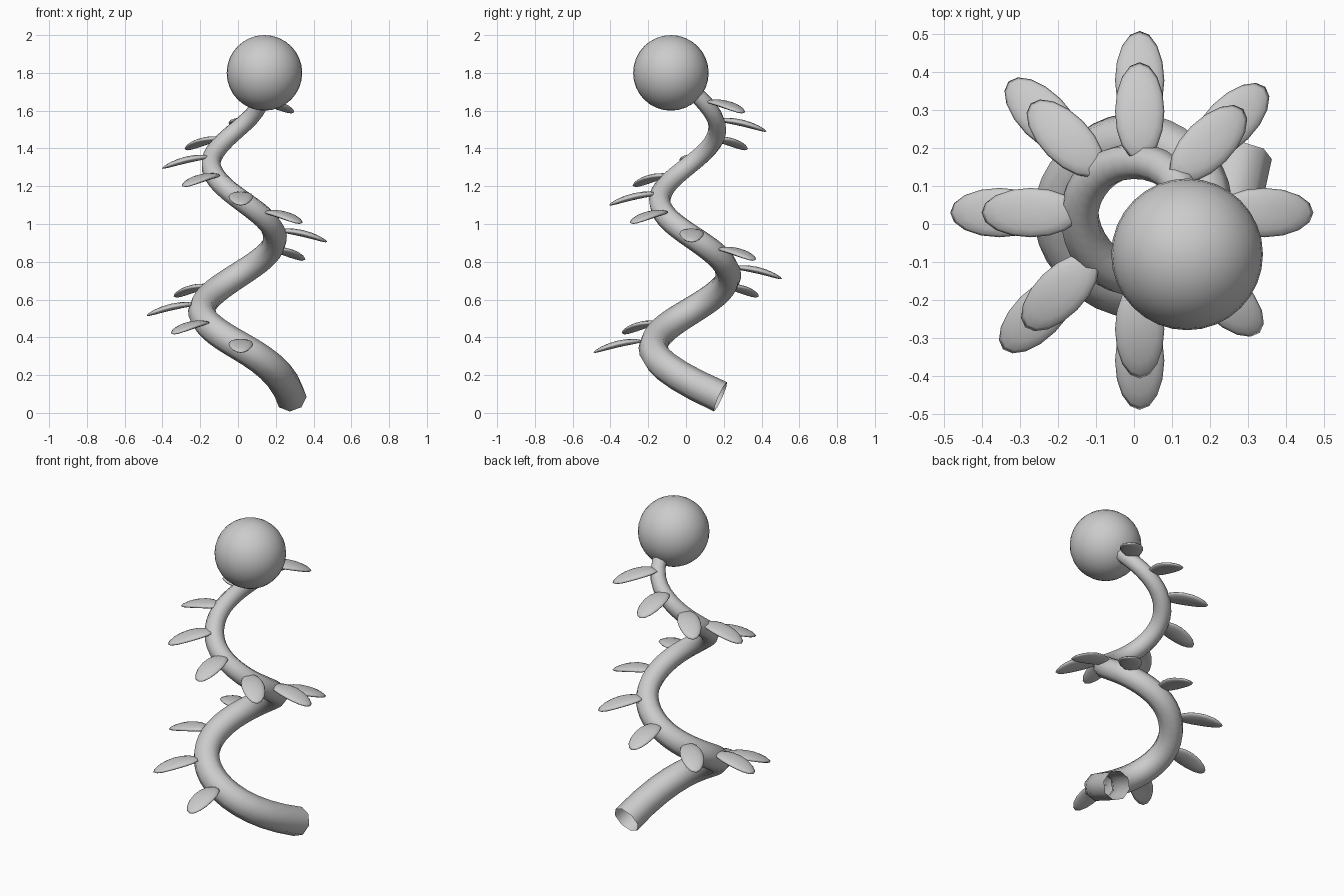
import bpy, bmesh
from math import cos, sin, radians
from mathutils import Matrix, Vector

if "Cube" in bpy.data.objects:
    bpy.data.objects.remove(bpy.data.objects["Cube"])

AXIS = Vector((0.015, 0.03, 0))

# Stem: open tapering tube along a clockwise, narrowing spiral (2.2 turns)
curve = bpy.data.curves.new("stem", 'CURVE')
curve.dimensions = '3D'
curve.bevel_depth = 1.0
curve.bevel_resolution = 2
curve.use_fill_caps = False
sp = curve.splines.new('NURBS')
N = 12
sp.points.add(N - 1)
for i, p in enumerate(sp.points):
    t = i / (N - 1)
    a = radians(30 - 792 * t)
    r = 0.305 - 0.138 * t
    p.co = (AXIS.x + r * cos(a), AXIS.y + r * sin(a), 0.085 + 1.715 * t, 1)
    p.radius = 0.085 - 0.045 * t
sp.order_u = 4
sp.use_endpoint_u = True
sp.resolution_u = 6
sp.use_smooth = True
stem = bpy.data.objects.new("stem", curve)
bpy.context.collection.objects.link(stem)
bpy.context.view_layer.objects.active = stem
stem.select_set(True)
bpy.ops.object.convert(target='MESH')

# Bud: smooth ball at the tip of the stem
bpy.ops.mesh.primitive_uv_sphere_add(segments=32, ring_count=16, radius=0.2,
                                     location=(0.14, -0.08, 1.8))
bpy.context.object.name = "bud"
bpy.ops.object.shade_smooth()

# Leaf: flattened ellipsoid, root at the origin, drooping toward its tip
LENGTH, WIDTH, THICK, DROOP = 0.26, 0.13, 0.036, 0.06
bm = bmesh.new()
bmesh.ops.create_uvsphere(bm, u_segments=16, v_segments=8, radius=1)
for v in bm.verts:
    s = (v.co.x + 1) / 2
    v.co = (s * LENGTH, v.co.y * WIDTH / 2, v.co.z * THICK / 2 - DROOP * s * s)
for f in bm.faces:
    f.smooth = True
leaf_mesh = bpy.data.meshes.new("leaf")
bm.to_mesh(leaf_mesh)
bm.free()

# Leaves: one every 45 degrees up the spiral
for k in range(14):
    a = radians(-90 - 45 * k)
    r = 0.26 - 0.0103 * k
    leaf = bpy.data.objects.new(f"leaf_{k + 1}", leaf_mesh)
    leaf.matrix_world = (Matrix.Translation(AXIS + Vector((r * cos(a), r * sin(a), 0.38 + 0.0975 * k)))
                         @ Matrix.Rotation(a, 4, 'Z'))
    bpy.context.collection.objects.link(leaf)
